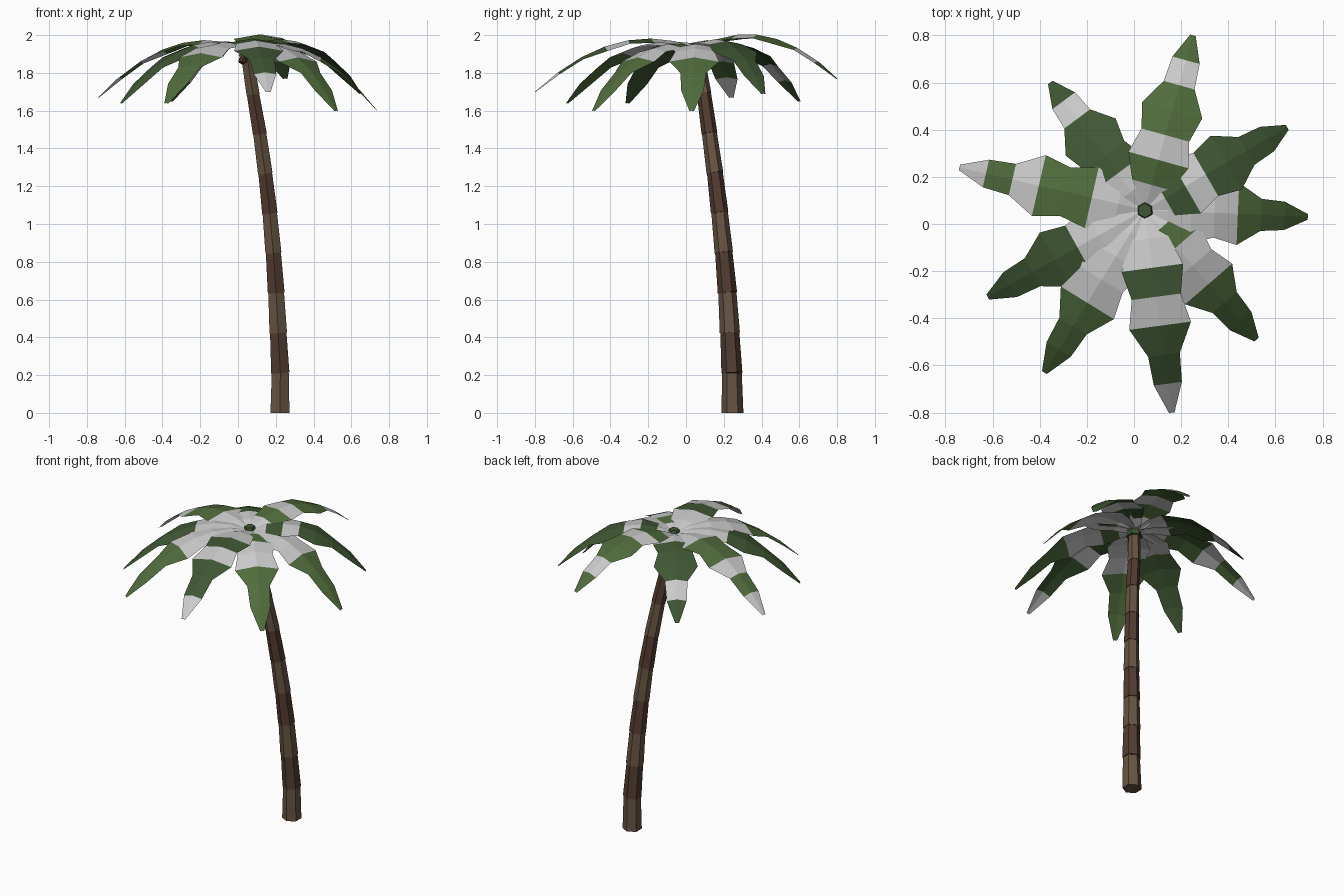
import bpy, bmesh, math
from mathutils import Vector, Matrix

if "Cube" in bpy.data.objects:
    bpy.data.objects.remove(bpy.data.objects["Cube"])


def material(name, rgb):
    m = bpy.data.materials.new(name)
    m.diffuse_color = (*rgb, 1)
    m.use_nodes = True
    m.node_tree.nodes["Principled BSDF"].inputs["Base Color"].default_value = m.diffuse_color
    return m


TAN = material("tan_bark", (0.135, 0.09, 0.055))
BROWN = material("brown_bark", (0.085, 0.045, 0.03))
LIGHT = material("light_green", (0.08, 0.15, 0.045))
DARK = material("dark_green", (0.05, 0.095, 0.033))
SNOW = material("plain", (0.8, 0.8, 0.8))


def make_object(name, bm, mats):
    me = bpy.data.meshes.new(name)
    bm.to_mesh(me)
    bm.free()
    for m in mats:
        me.materials.append(m)
    ob = bpy.data.objects.new(name, me)
    bpy.context.collection.objects.link(ob)
    return ob


def hex_ring(bm, c, r, axis):
    q = Vector((0, 0, 1)).rotation_difference(axis)
    return [bm.verts.new(c + q @ Vector((r * math.sin(k * math.pi / 3),
                                         r * math.cos(k * math.pi / 3), 0)))
            for k in range(6)]


def prism(name, a, b, ra, rb, mat, axis_a=None):
    bm = bmesh.new()
    axis = (b - a).normalized()
    lo, hi = hex_ring(bm, a, ra, axis_a or axis), hex_ring(bm, b, rb, axis)
    for k in range(6):
        n = (k + 1) % 6
        bm.faces.new((lo[k], lo[n], hi[n], hi[k]))
    bm.faces.new(lo)
    bm.faces.new(hi)
    bmesh.ops.recalc_face_normals(bm, faces=bm.faces)
    return make_object(name, bm, [mat])


# Leaning trunk: stacked six-sided segments, each flared at its foot
path = [(.222, .246, 0), (.224, .243, .212), (.213, .232, .425), (.202, .219, .637),
        (.187, .2, .85), (.168, .178, 1.06), (.144, .153, 1.27), (.115, .124, 1.48),
        (.079, .095, 1.69), (.046, .058, 1.9)]
path = [Vector(p) for p in path]
for i in range(9):
    r = .058 - .0023 * i
    prism(f"trunk_segment_{i + 1}", path[i], path[i + 1], r, r * .9,
          BROWN if i % 2 else TAN, Vector((0, 0, 1)) if i == 0 else None)

# Green bud in the crown and small nut below it
prism("crown_bud", Vector((.048, .06, 1.89)), Vector((.046, .057, 1.957)), .05, .03, DARK)
bm = bmesh.new()
bmesh.ops.create_icosphere(bm, subdivisions=1, radius=.026,
                           matrix=Matrix.Translation((.025, .02, 1.868)))
make_object("nut", bm, [BROWN])

# Fronds: tip position, green shade, colour of each of seven strips (w = plain, g = green)
fronds = [((.25, .80, 1.77), LIGHT, "wgwggwg"), ((.65, .41, 1.69), DARK, "wgwgggg"),
          ((.737, .03, 1.60), LIGHT, "wwwwggg"), ((.52, -.49, 1.60), LIGHT, "wgwwggg"),
          ((.16, -.80, 1.70), DARK, "wwgwggw"), ((-.38, -.63, 1.64), LIGHT, "wwwwggg"),
          ((-.62, -.31, 1.64), DARK, "wwwgggg"), ((-.74, .24, 1.67), LIGHT, "wwggwgw"),
          ((-.355, .60, 1.65), DARK, "wwgggwg")]
half = [.03, .085, .132, .105, .132, .068, .06, .012]
root = Vector((.045, .06, 1.932))
for n, (tip, green, strips) in enumerate(fronds):
    span = Vector(tip) - root
    side = Vector((-span.y, span.x, 0)).normalized()
    bm = bmesh.new()
    rows = []
    for i, w in enumerate(half):
        t = i / 7
        c = root + Vector((span.x * t, span.y * t, (span.z + .57) * t - .57 * t * t))
        drop = Vector((0, 0, -.17 * w))
        rows.append([bm.verts.new(p) for p in (c + side * w + drop, c, c - side * w + drop)])
    for i, s in enumerate(strips):
        for k in range(2):
            f = bm.faces.new((rows[i][k], rows[i][k + 1], rows[i + 1][k + 1], rows[i + 1][k]))
            f.material_index = int(s == "g")
    for f in bm.faces:
        f.normal_update()
        if f.normal.z < 0:
            f.normal_flip()
    make_object(f"frond_{n + 1}", bm, [SNOW, green])
